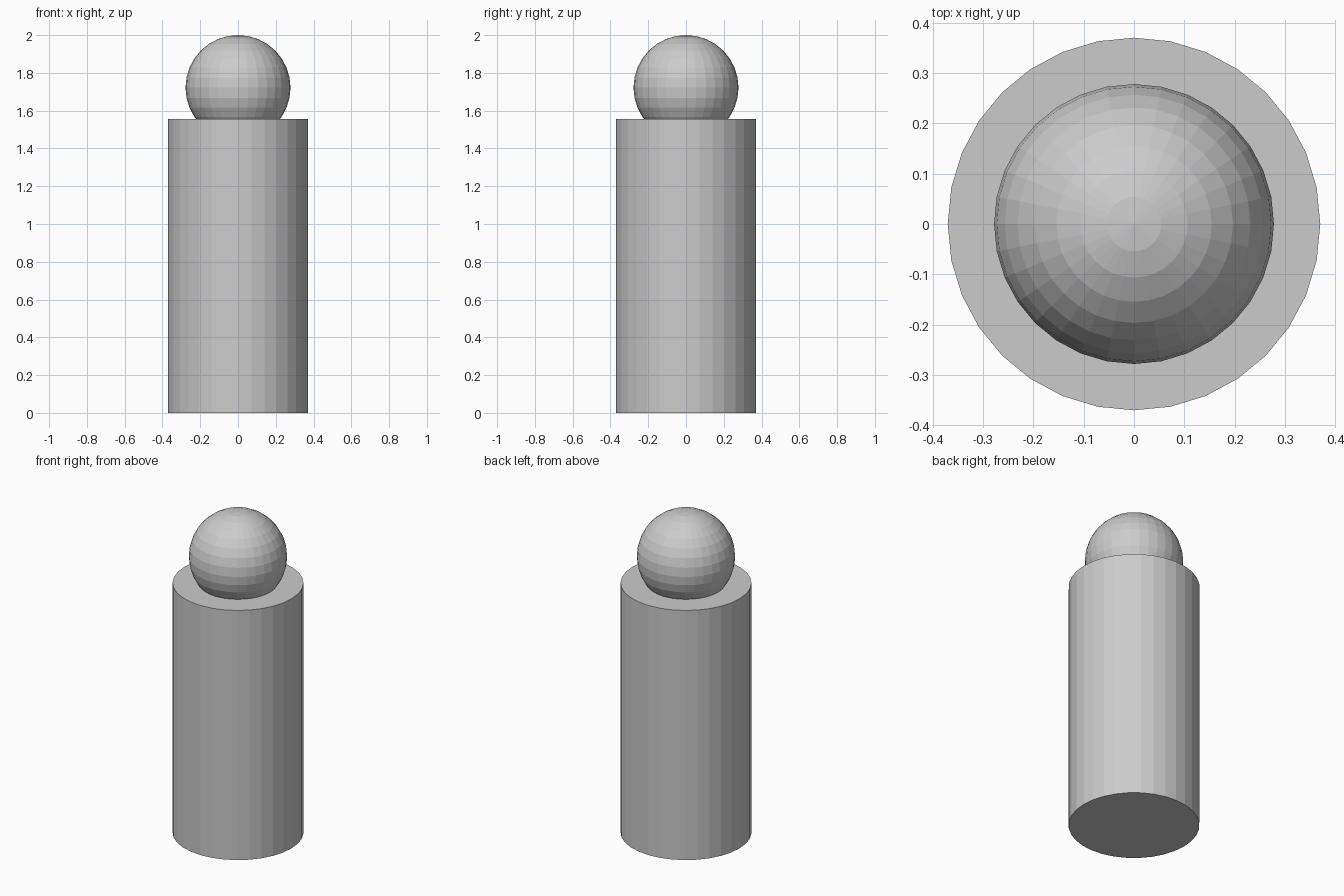
import bpy

if "Cube" in bpy.data.objects:
    bpy.data.objects.remove(bpy.data.objects["Cube"])

BODY_RADIUS, BODY_HEIGHT = 0.37, 1.556
HEAD_RADIUS, TOTAL_HEIGHT = 0.278, 2.0

# Upright cylindrical body
bpy.ops.mesh.primitive_cylinder_add(
    vertices=32, radius=BODY_RADIUS, depth=BODY_HEIGHT,
    location=(0, 0, BODY_HEIGHT / 2))
bpy.context.object.name = "body"

# Faceted ball head, partly sunk into the body
bpy.ops.mesh.primitive_uv_sphere_add(
    segments=32, ring_count=16, radius=HEAD_RADIUS,
    location=(0, 0, TOTAL_HEIGHT - HEAD_RADIUS))
bpy.context.object.name = "head"
